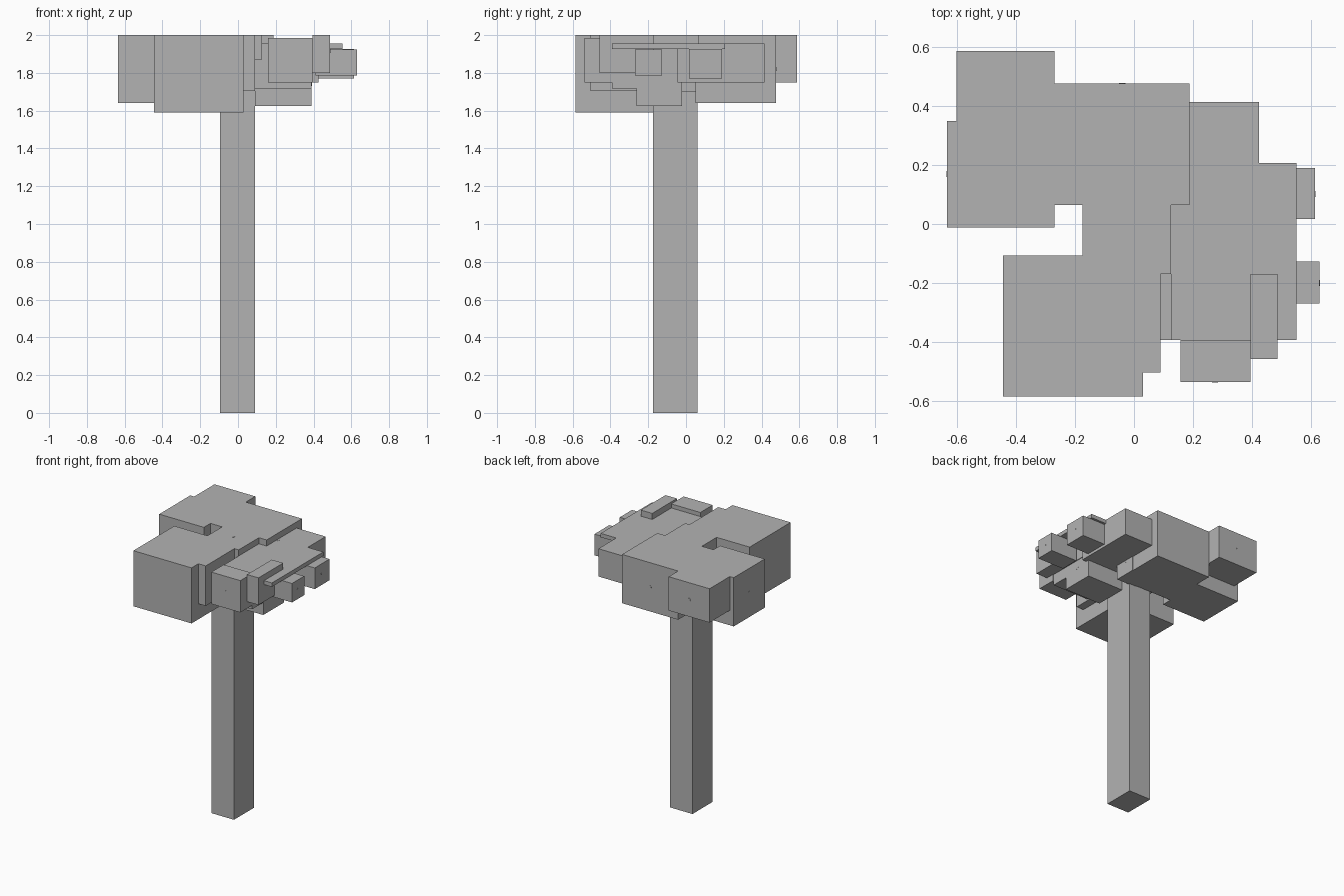
import bpy
import bmesh
from mathutils import Vector

default = bpy.data.objects.get("Cube")
if default:
    bpy.data.objects.remove(default, do_unlink=True)

# One plain grey for the whole tree
grey = bpy.data.materials.new("plain_grey")
grey.use_nodes = True
colour = (0.45, 0.45, 0.45, 1)
grey.diffuse_color = colour
grey.node_tree.nodes["Principled BSDF"].inputs["Base Color"].default_value = colour


def finish(name, bm):
    mesh = bpy.data.meshes.new(name)
    bm.to_mesh(mesh)
    bm.free()
    mesh.materials.append(grey)
    obj = bpy.data.objects.new(name, mesh)
    bpy.context.collection.objects.link(obj)
    return obj


def block(name, x, y, z):
    """Axis-aligned block from its three (low, high) ranges."""
    bm = bmesh.new()
    bmesh.ops.create_cube(bm, size=1)
    for v in bm.verts:
        v.co = [r[0] if c < 0 else r[1] for c, r in zip(v.co, (x, y, z))]
    return finish(name, bm)


def peg(name, centre, direction, sides=10):
    """Tiny flat peg head lying on a block face."""
    bm = bmesh.new()
    bmesh.ops.create_cone(bm, cap_ends=True, segments=sides,
                          radius1=0.011, radius2=0.011, depth=0.008)
    turn = Vector(direction).to_track_quat('Z', 'Y')
    obj = finish(name, bm)
    obj.rotation_euler = turn.to_euler()
    obj.location = centre


TOP = 2.0

# Trunk
block("trunk", (-0.095, 0.09), (-0.175, 0.06), (0, 1.9))

# Tall foliage blocks that share the flat top
block("centre_foliage", (-0.175, 0.125), (-0.17, 0.13), (1.7, TOP))
block("front_foliage", (-0.445, 0.03), (-0.585, -0.107), (1.59, TOP))
block("front_inner_foliage", (-0.2, 0.09), (-0.505, -0.17), (1.705, TOP))
block("back_foliage", (-0.27, 0.188), (0.065, 0.477), (1.64, TOP))
block("side_foliage", (-0.635, -0.27), (-0.012, 0.35), (1.64, TOP))
block("back_corner_foliage", (-0.603, -0.27), (0.26, 0.587), (1.75, TOP))

# Lower foliage cluster on the other side
block("back_low_foliage", (-0.035, 0.425), (-0.045, 0.415), (1.75, 1.955))
block("under_foliage", (0.03, 0.192), (0.05, 0.215), (1.64, 1.82))
block("low_foliage", (0.09, 0.39), (-0.262, -0.02), (1.625, 1.86))
block("mid_foliage", (0.09, 0.39), (-0.393, -0.1), (1.717, 1.87))
block("mid_upper_foliage", (0.125, 0.395), (-0.393, 0.0), (1.8, 1.95))
block("thin_canopy", (0.125, 0.552), (-0.393, 0.207), (1.926, 1.955))
block("front_small_foliage", (0.158, 0.395), (-0.537, -0.393), (1.75, 1.985))
block("raised_foliage", (0.395, 0.488), (-0.458, -0.17), (1.8, TOP))

# Small leaf blocks along the outer edge
block("front_leaf_block", (0.41, 0.63), (-0.27, -0.127), (1.785, 1.925))
block("back_leaf_block", (0.39, 0.615), (0.017, 0.19), (1.77, 1.926))

# Peg heads in the middle of the block faces
pegs = [
    ((-0.025, -0.02, TOP), 'Z'), ((0.195, 0.185, 1.955), 'Z'),
    ((0.275, -0.537, 1.868), '-Y'), ((0.63, -0.2, 1.855), 'X'),
    ((0.615, 0.102, 1.855), 'X'), ((0.39, -0.14, 1.742), 'X'),
    ((0.192, 0.132, 1.73), 'X'), ((0.488, -0.295, 1.915), 'X'),
    ((-0.04, 0.477, 1.82), 'Y'), ((-0.437, 0.587, 1.875), 'Y'),
    ((-0.635, 0.17, 1.82), '-X'),
]
axes = {'Z': (0, 0, 1), 'X': (1, 0, 0), '-X': (-1, 0, 0),
        'Y': (0, 1, 0), '-Y': (0, -1, 0)}
for i, (centre, axis) in enumerate(pegs):
    # Heads are sunk so they stand only a hair proud of the face
    normal = Vector(axes[axis])
    peg(f"peg_head_{i + 1}", Vector(centre) - normal * 0.003, normal)
